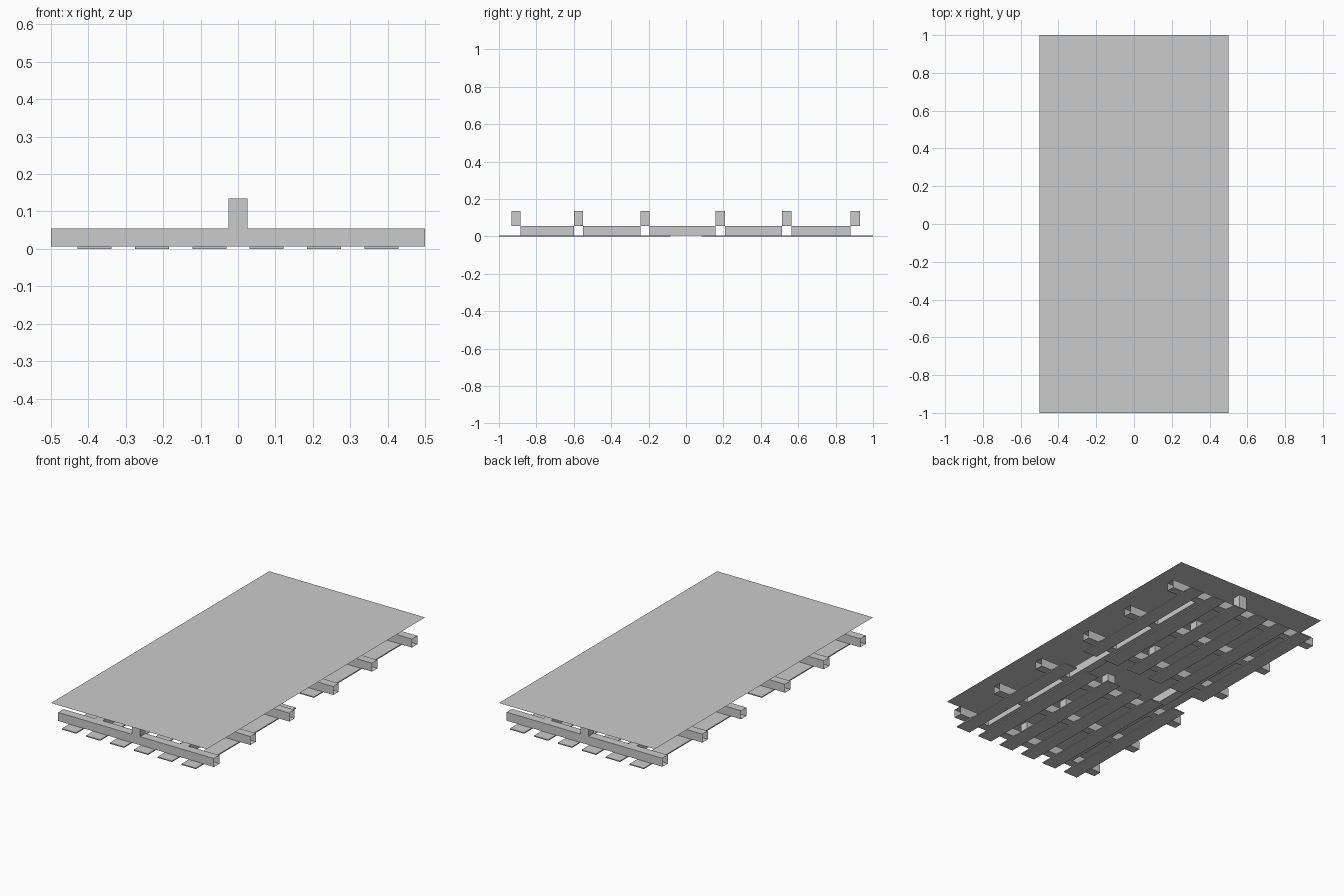
import bpy, bmesh

if "Cube" in bpy.data.objects:
    bpy.data.objects.remove(bpy.data.objects["Cube"])


def box(name, lo, hi, open_axis=None):
    """Box between two corners; open_axis leaves off the end caps on that axis."""
    bm = bmesh.new()
    bmesh.ops.create_cube(bm, size=1)
    for v in bm.verts:
        for i in range(3):
            v.co[i] = lo[i] if v.co[i] < 0 else hi[i]
    bm.normal_update()
    if open_axis is not None:
        caps = [f for f in bm.faces if abs(f.normal[open_axis]) > 0.9]
        bmesh.ops.delete(bm, geom=caps, context='FACES_ONLY')
    mesh = bpy.data.meshes.new(name)
    bm.to_mesh(mesh)
    bm.free()
    ob = bpy.data.objects.new(name, mesh)
    bpy.context.collection.objects.link(ob)
    return ob


SLAT, BEAM, TOP = 0.006, 0.055, 0.135   # heights of each layer's top
HALF = 0.025                            # half the width of beams and posts
beam_ys = [-0.909, -0.575, -0.219, 0.184, 0.539, 0.905]

# Single-sheet panel on top
bpy.ops.mesh.primitive_plane_add(size=1, location=(0, 0, TOP))
panel = bpy.context.object
panel.name = "top_panel"
for v in panel.data.vertices:
    v.co.y *= 2

# Open-ended cross beams, each with a centre post up to the panel
for y in beam_ys:
    box("cross_beam", (-0.5, y - HALF, SLAT), (0.5, y + HALF, BEAM), 0)
    box("post", (-HALF, y - HALF, BEAM), (HALF, y + HALF, TOP), 2)

# Two rows of stringers fitted between the beams
for x in (-0.275, 0.275):
    for y0, y1 in zip(beam_ys, beam_ys[1:]):
        box("stringer", (x - HALF, y0 + HALF, SLAT), (x + HALF, y1 - HALF, BEAM), 1)

# Thin lengthwise slats underneath, split at the middle
for i in range(6):
    x = (i - 2.5) * 0.1535
    for y0, y1 in ((-1, -0.082), (0.082, 1)):
        box("bottom_slat", (x - 0.0455, y0, 0), (x + 0.0455, y1, SLAT))
